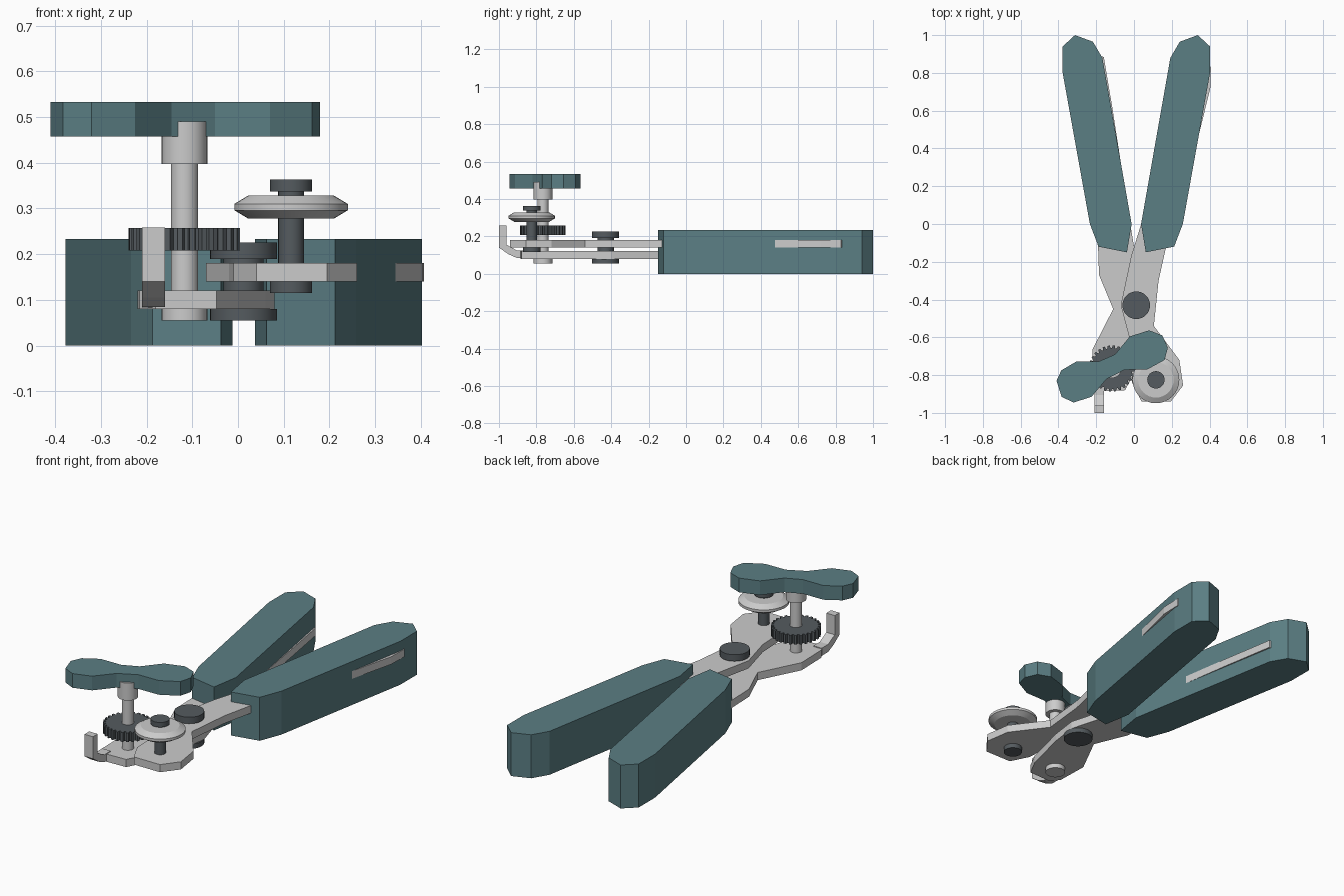
import bpy, bmesh
from math import sin, cos, tau, radians

if "Cube" in bpy.data.objects:
    bpy.data.objects.remove(bpy.data.objects["Cube"])


def material(name, rgb):
    m = bpy.data.materials.new(name)
    m.diffuse_color = (*rgb, 1)
    m.use_nodes = True
    m.node_tree.nodes["Principled BSDF"].inputs["Base Color"].default_value = m.diffuse_color
    return m


TEAL = material("teal_grip", (0.105, 0.21, 0.23))
DARK = material("dark_steel", (0.09, 0.105, 0.115))


def finish(name, bm, mat=None, smooth=False):
    bmesh.ops.recalc_face_normals(bm, faces=bm.faces)
    me = bpy.data.meshes.new(name)
    bm.to_mesh(me)
    bm.free()
    ob = bpy.data.objects.new(name, me)
    bpy.context.collection.objects.link(ob)
    if mat:
        me.materials.append(mat)
    if smooth:
        bpy.ops.object.select_all(action='DESELECT')
        ob.select_set(True)
        bpy.context.view_layer.objects.active = ob
        bpy.ops.object.shade_smooth_by_angle(angle=radians(25))
    return ob


def prism(name, base, offset, mat=None):
    """Sweep a flat 3D outline along an offset vector."""
    bm = bmesh.new()
    face = bm.faces.new([bm.verts.new(p) for p in base])
    top = bmesh.ops.extrude_face_region(bm, geom=[face])
    verts = [g for g in top["geom"] if isinstance(g, bmesh.types.BMVert)]
    bmesh.ops.translate(bm, verts=verts, vec=offset)
    return finish(name, bm, mat)


def plate(name, outline, z0, z1, mat=None):
    return prism(name, [(x, y, z0) for x, y in outline], (0, 0, z1 - z0), mat)


def lathe(name, center, profile, mat=None, n=32):
    """Turned part: profile is (radius, z), bottom to top."""
    bm = bmesh.new()
    cx, cy = center
    rings = [[bm.verts.new((cx + r * cos(tau * i / n), cy + r * sin(tau * i / n), z))
              for i in range(n)] for r, z in profile]
    for a, b in zip(rings, rings[1:]):
        for i in range(n):
            j = (i + 1) % n
            bm.faces.new((a[i], a[j], b[j], b[i]))
    bm.faces.new(rings[0])
    bm.faces.new(rings[-1])
    return finish(name, bm, mat, smooth=True)


# Two mirrored grips
MID = 0.0125
grip = [(0.39, 0.94), (0.325, 1.0), (0.23, 0.965), (0.18, 0.88), (0.025, 0.0),
        (0.05, -0.15), (0.2, -0.12), (0.246, 0.0), (0.39, 0.8)]
for side, s in (("left", -1), ("right", 1)):
    plate(side + "_grip", [(MID + s * x, y) for x, y in grip], 0, 0.233, TEAL)

# Steel arms, each a flat plate running from grip to jaw
plate("upper_arm", [
    (0.17, -0.12), (0.24, 0.05), (0.404, 0.72), (0.407, 0.83), (0.32, 0.9), (0.23, 0.85),
    (0.1, 0.32), (0.038, 0.0), (-0.015, -0.17), (-0.07, -0.43), (-0.02, -0.62), (-0.01, -0.84),
    (0.04, -0.94), (0.195, -0.94), (0.26, -0.855), (0.24, -0.72), (0.105, -0.54), (0.13, -0.3)],
    0.14, 0.181)
plate("lower_arm", [
    (-0.19, -0.12), (-0.225, 0.05), (-0.37, 0.8), (-0.3, 0.9), (-0.16, 0.885),
    (-0.112, 0.6), (-0.02, 0.0), (0.0, -0.12), (0.08, -0.4), (0.06, -0.55), (0.0, -0.79),
    (-0.047, -0.88), (-0.18, -0.885), (-0.215, -0.84), (-0.22, -0.665), (-0.11, -0.45),
    (-0.185, -0.27)], 0.08, 0.121)

# Bent lid hook at the front of the lower jaw
hook = [(-0.85, 0.083), (-0.905, 0.085), (-0.95, 0.105), (-1.0, 0.14), (-1.0, 0.258),
        (-0.96, 0.258), (-0.96, 0.155), (-0.905, 0.125), (-0.85, 0.125)]
prism("lid_hook", [(-0.21, y, z) for y, z in hook], (0.05, 0, 0))

# Pivot rivet
lathe("pivot_rivet", (0.012, -0.43), [
    (0.073, 0.055), (0.073, 0.08), (0.044, 0.08), (0.044, 0.19), (0.073, 0.19), (0.073, 0.225)], DARK)

# Crank axle with foot and collar
CRANK = (-0.117, -0.765)
lathe("crank_axle", CRANK, [
    (0.05, 0.055), (0.05, 0.08), (0.03, 0.08), (0.03, 0.397), (0.05, 0.397), (0.05, 0.49)])

# Toothed feed gear
TEETH = 28
gear = []
for t in range(TEETH):
    for f, r in ((0.0, 0.108), (0.3, 0.108), (0.42, 0.122), (0.83, 0.122)):
        a = tau * (t + f) / TEETH
        gear.append((CRANK[0] + r * cos(a), CRANK[1] + r * sin(a)))
plate("feed_gear", gear, 0.208, 0.257, DARK)

# Turning key, waisted in the middle
plate("turning_key", [
    (-0.41, -0.83), (-0.385, -0.775), (-0.305, -0.728), (-0.185, -0.727), (-0.1, -0.69),
    (-0.022, -0.595), (0.08, -0.563), (0.15, -0.59), (0.179, -0.655), (0.162, -0.72),
    (0.07, -0.77), (-0.05, -0.772), (-0.145, -0.82), (-0.225, -0.915), (-0.32, -0.945),
    (-0.383, -0.915)], 0.457, 0.533, TEAL)

# Cutting wheel and its axle
WHEEL = (0.116, -0.825)
lathe("wheel_axle", WHEEL, [
    (0.046, 0.115), (0.046, 0.14), (0.028, 0.14), (0.028, 0.337), (0.046, 0.337), (0.046, 0.363)], DARK)
lathe("cutting_wheel", WHEEL, [
    (0.094, 0.278), (0.124, 0.296), (0.124, 0.31), (0.094, 0.328)])
